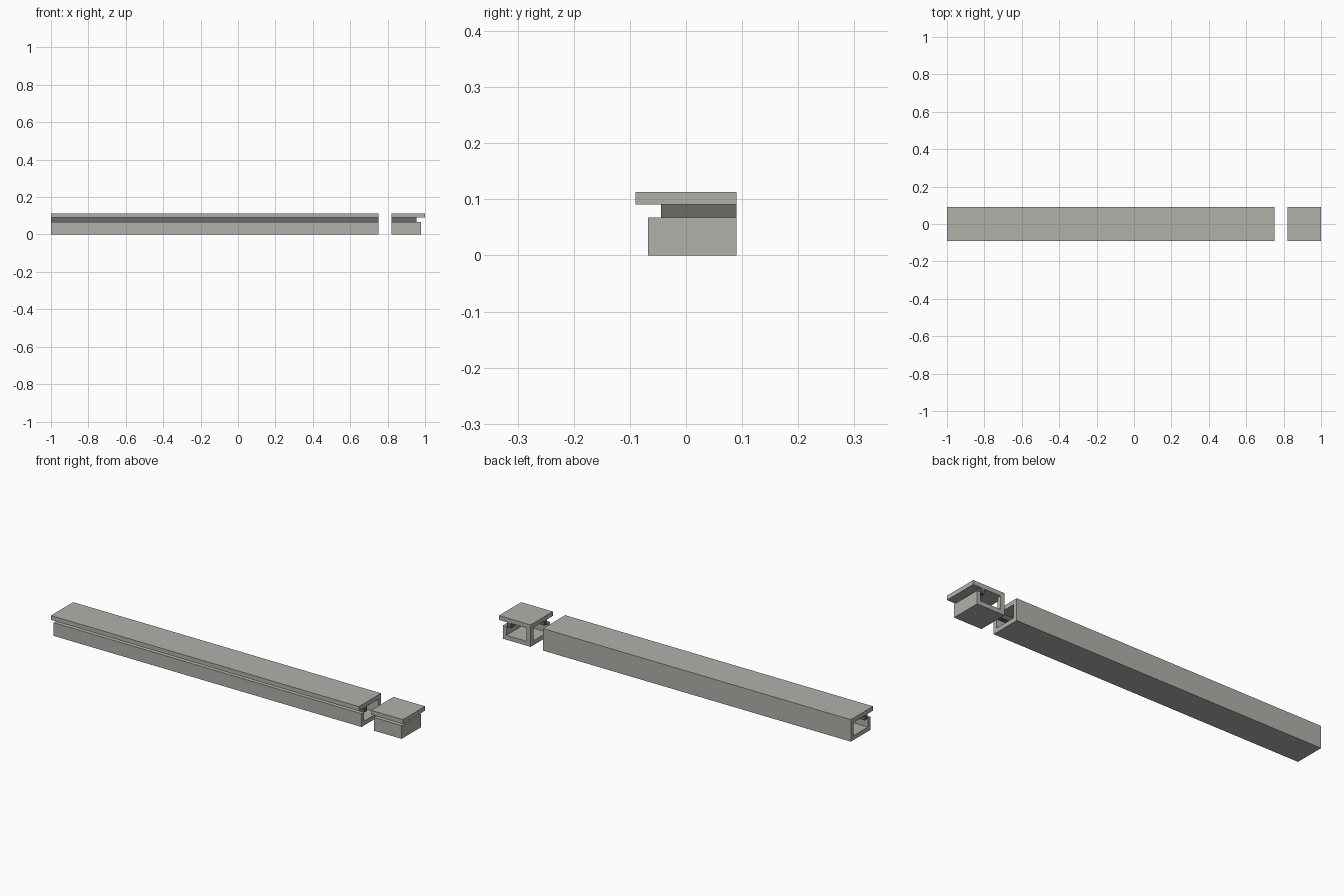
import bpy
import bmesh

cube = bpy.data.objects.get("Cube")
if cube:
    bpy.data.objects.remove(cube, do_unlink=True)


def make_material(name, colour):
    mat = bpy.data.materials.new(name)
    mat.diffuse_color = colour
    mat.use_nodes = True
    mat.node_tree.nodes["Principled BSDF"].inputs["Base Color"].default_value = colour
    return mat


light_grey = make_material("light_warm_grey", (0.44, 0.44, 0.41, 1))
dark_grey = make_material("dark_warm_grey", (0.15, 0.145, 0.135, 1))

BACK = 0.09       # y of the back face
T = 0.0225        # wall thickness
TOP = 0.113
CORNER_X = 0.82

# Sections as (distance from the back face, height)
channel = [
    (0, 0), (0.158, 0), (0.158, 0.068), (0.138, 0.068), (0.138, T),
    (T, T), (T, TOP - T), (0.18, TOP - T), (0.18, TOP), (0, TOP),
]
lip = [(0.113, 0.066), (0.1345, 0.066), (0.1345, TOP - T), (0.113, TOP - T)]


def sweep(name, profile, stations, material):
    """Join the profile through a row of stations and close both ends."""
    bm = bmesh.new()
    rings = [[bm.verts.new((*place(d), z)) for d, z in profile] for place in stations]
    n = len(profile)
    for a, b in zip(rings, rings[1:]):
        for i in range(n):
            j = (i + 1) % n
            bm.faces.new((a[i], a[j], b[j], b[i]))
    bm.faces.new(rings[0])
    bm.faces.new(rings[-1])
    bmesh.ops.remove_doubles(bm, verts=bm.verts[:], dist=0.0001)
    bmesh.ops.recalc_face_normals(bm, faces=bm.faces[:])
    mesh = bpy.data.meshes.new(name)
    bm.to_mesh(mesh)
    bm.free()
    mesh.materials.append(material)
    obj = bpy.data.objects.new(name, mesh)
    bpy.context.collection.objects.link(obj)


# Long straight run, and a mitred corner open towards the run and the back
runs = {
    "straight": [
        lambda d: (-1, BACK - d),
        lambda d: (0.75, BACK - d),
    ],
    "corner": [
        lambda d: (CORNER_X, BACK - d),
        lambda d: (CORNER_X + d, BACK - d),
        lambda d: (CORNER_X + d, BACK),
    ],
}

# Each run has a slotted channel and a dark lip hanging behind the slot
for run, stations in runs.items():
    sweep(run + "_channel", channel, stations, light_grey)
    sweep(run + "_lip", lip, stations, dark_grey)
